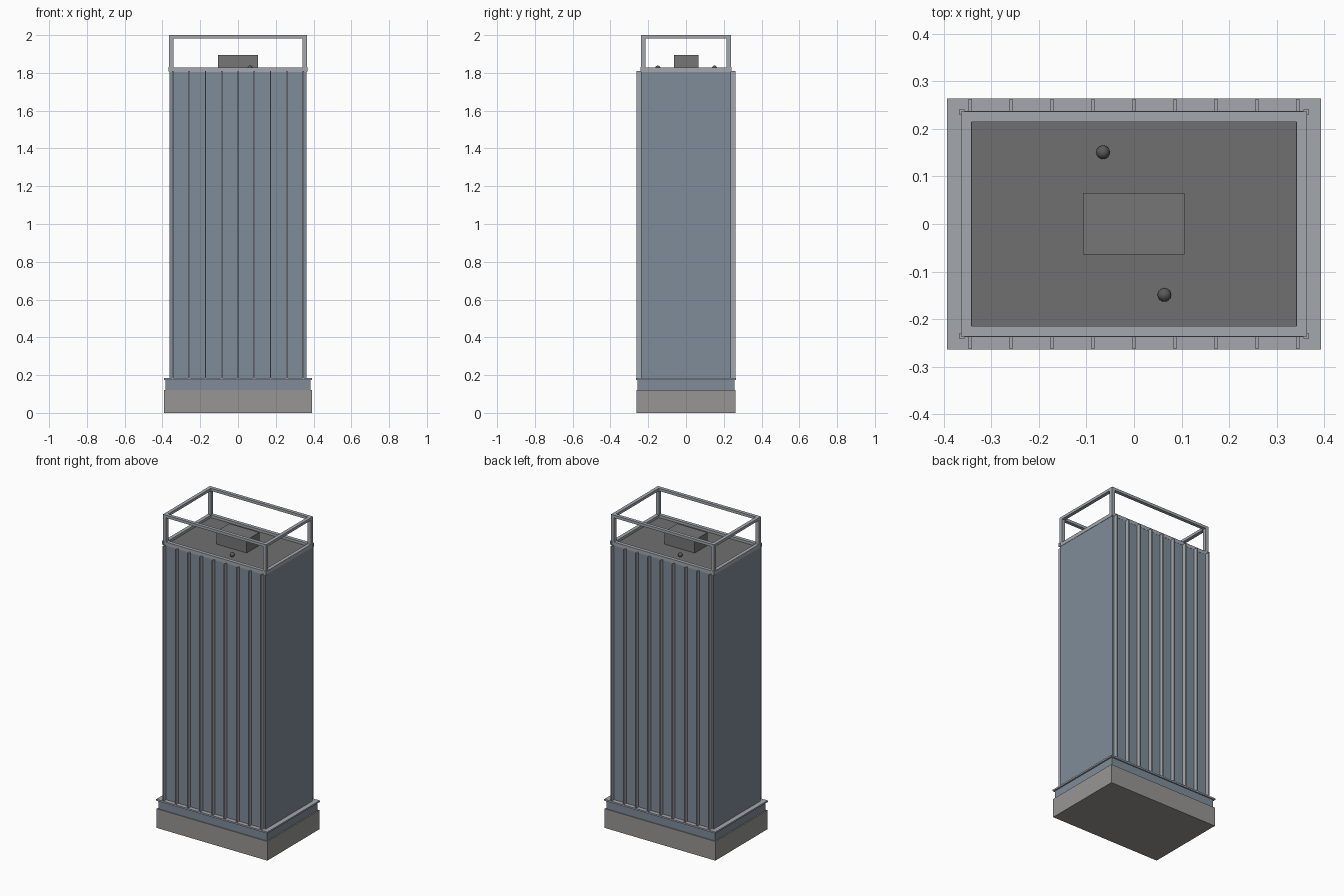
import bpy

if "Cube" in bpy.data.objects:
    bpy.data.objects.remove(bpy.data.objects["Cube"])


def material(name, rgb):
    m = bpy.data.materials.new(name)
    m.diffuse_color = (*rgb, 1)
    m.use_nodes = True
    m.node_tree.nodes["Principled BSDF"].inputs["Base Color"].default_value = m.diffuse_color
    return m


GLASS = material("blue_grey_glass", (0.21, 0.265, 0.32))
METAL = material("light_metal", (0.37, 0.39, 0.42))
STONE = material("stone", (0.31, 0.305, 0.295))
DARK = material("dark_roof", (0.16, 0.16, 0.16))
PLANT = material("plant_room_grey", (0.18, 0.18, 0.18))
VENT = material("vent_dark", (0.10, 0.10, 0.10))


def box(name, x0, x1, y0, y1, z0, z1, mat):
    bpy.ops.mesh.primitive_cube_add(
        size=1, location=((x0 + x1) / 2, (y0 + y1) / 2, (z0 + z1) / 2))
    ob = bpy.context.object
    ob.name = name
    ob.scale = (x1 - x0, y1 - y0, z1 - z0)
    bpy.ops.object.transform_apply(location=False, rotation=False, scale=True)
    ob.data.materials.append(mat)
    return ob


def slab(name, hx, hy, z0, z1, mat):
    return box(name, -hx, hx, -hy, hy, z0, z1, mat)


def ring(name, hx, hy, w, z0, z1, mat):
    # four bars butted together into a rectangular frame
    for s, side in ((-1, "front"), (1, "back")):
        a, b = sorted((s * hy, s * (hy - w)))
        box(f"{name}_{side}", -hx, hx, a, b, z0, z1, mat)
    for s, side in ((-1, "left"), (1, "right")):
        a, b = sorted((s * hx, s * (hx - w)))
        box(f"{name}_{side}", a, b, -hy + w, hy - w, z0, z1, mat)


# Podium: stone base, glazed band, thin ledge
slab("podium_base", 0.391, 0.262, 0, 0.122, STONE)
slab("podium_glass_band", 0.383, 0.256, 0.122, 0.174, GLASS)
slab("podium_ledge", 0.393, 0.264, 0.174, 0.184, METAL)

# Tower shaft
slab("tower_glass", 0.362, 0.237, 0.184, 1.808, GLASS)

# Vertical fins on front and back
for s, side in ((-1, "front"), (1, "back")):
    for i in range(9):
        x = (i - 4) * 0.0862
        a, b = sorted((s * 0.235, s * 0.263))
        box(f"fin_{side}_{i + 1}", x - 0.0035, x + 0.0035, a, b, 0.184, 1.81, METAL)

# Roof deck inside a raised parapet
slab("roof_deck", 0.345, 0.217, 1.80, 1.813, DARK)
ring("parapet", 0.364, 0.238, 0.023, 1.806, 1.829, METAL)

# Open crown frame: corner blocks, posts, top rail
for sx, lr in ((-1, "left"), (1, "right")):
    for sy, fb in ((-1, "front"), (1, "back")):
        for name, out, inn, z0, z1 in (("corner_block", 0.004, 0.007, 1.808, 1.831),
                                       ("crown_post", 0.0, 0.022, 1.829, 1.984)):
            xa, xb = sorted((sx * (0.364 + out), sx * (0.364 - inn)))
            ya, yb = sorted((sy * (0.237 + out), sy * (0.237 - inn)))
            box(f"{name}_{fb}_{lr}", xa, xb, ya, yb, z0, z1, METAL)
ring("crown_rail", 0.364, 0.237, 0.022, 1.983, 2.0, METAL)

# Rooftop plant room and domed vents
box("plant_room", -0.107, 0.106, -0.064, 0.065, 1.813, 1.895, PLANT)
for i, (x, y) in enumerate(((-0.065, 0.151), (0.064, -0.149))):
    bpy.ops.mesh.primitive_uv_sphere_add(segments=16, ring_count=10, radius=0.0145,
                                         location=(x, y, 1.824))
    ob = bpy.context.object
    ob.name = f"roof_vent_{i + 1}"
    ob.data.materials.append(VENT)
    bpy.ops.object.shade_smooth_by_angle()
